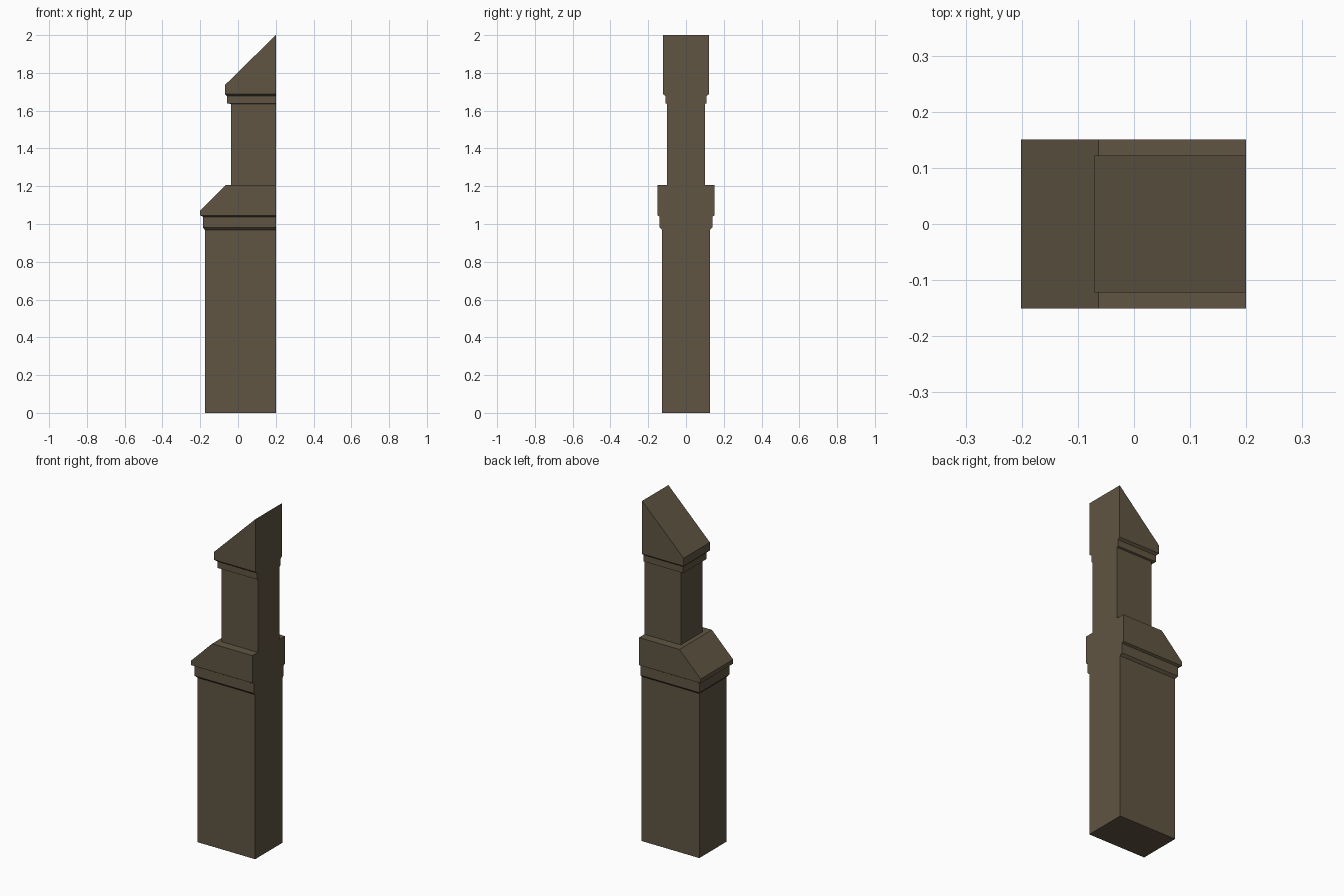
import bpy, bmesh

if "Cube" in bpy.data.objects:
    bpy.data.objects.remove(bpy.data.objects["Cube"])

stone = bpy.data.materials.new("weathered_brown_stone")
stone.diffuse_color = (0.115, 0.09, 0.054, 1)
stone.use_nodes = True
stone.node_tree.nodes["Principled BSDF"].inputs["Base Color"].default_value = stone.diffuse_color
BACK = 0.2  # flat wall-side face


def stack(name, rings):
    """Loft rectangles (left x, half depth, left z, back z), all flush with the back."""
    bm = bmesh.new()
    loops = []
    for x, h, z, zb in rings:
        pts = ((x, -h, z), (BACK, -h, zb), (BACK, h, zb), (x, h, z))
        loops.append([bm.verts.new(p) for p in pts])
    for a, b in zip(loops, loops[1:]):
        for i in range(4):
            j = (i + 1) % 4
            bm.faces.new((a[i], a[j], b[j], b[i]))
    bm.faces.new(loops[0][::-1])
    bm.faces.new(loops[-1])
    bmesh.ops.recalc_face_normals(bm, faces=bm.faces)
    mesh = bpy.data.meshes.new(name)
    bm.to_mesh(mesh)
    bm.free()
    mesh.materials.append(stone)
    bpy.context.collection.objects.link(bpy.data.objects.new(name, mesh))


def cap(name, x, h, z0, z1):
    """Weathering cap: short upright lip, then a prism with a 45 degree slope."""
    x0, x1, zt = x
    bm = bmesh.new()
    profile = [(x0, z0), (BACK, z0), (BACK, zt), (x1, zt), (x0, z1)]
    if x1 == BACK:
        profile.pop(3)
    face = bm.faces.new([bm.verts.new((px, -h, pz)) for px, pz in profile])
    ext = bmesh.ops.extrude_face_region(bm, geom=[face])
    bmesh.ops.translate(bm, vec=(0, 2 * h, 0),
                        verts=[v for v in ext["geom"] if isinstance(v, bmesh.types.BMVert)])
    bmesh.ops.recalc_face_normals(bm, faces=bm.faces)
    mesh = bpy.data.meshes.new(name)
    bm.to_mesh(mesh)
    bm.free()
    mesh.materials.append(stone)
    bpy.context.collection.objects.link(bpy.data.objects.new(name, mesh))


def level(x, h, z):
    return (x, h, z, z)


# Lower shaft with its flared moulding
stack("lower_shaft", [level(-0.175, 0.126, 0), level(-0.175, 0.126, 0.968),
                      level(-0.185, 0.139, 0.981), level(-0.185, 0.139, 1.038),
                      level(-0.20, 0.151, 1.045)])
cap("lower_cap", (-0.201, -0.063, 1.207), 0.151, 1.045, 1.07)

# Upper shaft with its flared moulding
stack("upper_shaft", [level(-0.036, 0.1, 1.207), level(-0.036, 0.1, 1.635),
                      level(-0.058, 0.109, 1.639), level(-0.058, 0.109, 1.677),
                      level(-0.07, 0.122, 1.688)])
cap("upper_cap", (-0.07, BACK, 2.0), 0.122, 1.688, 1.735)
